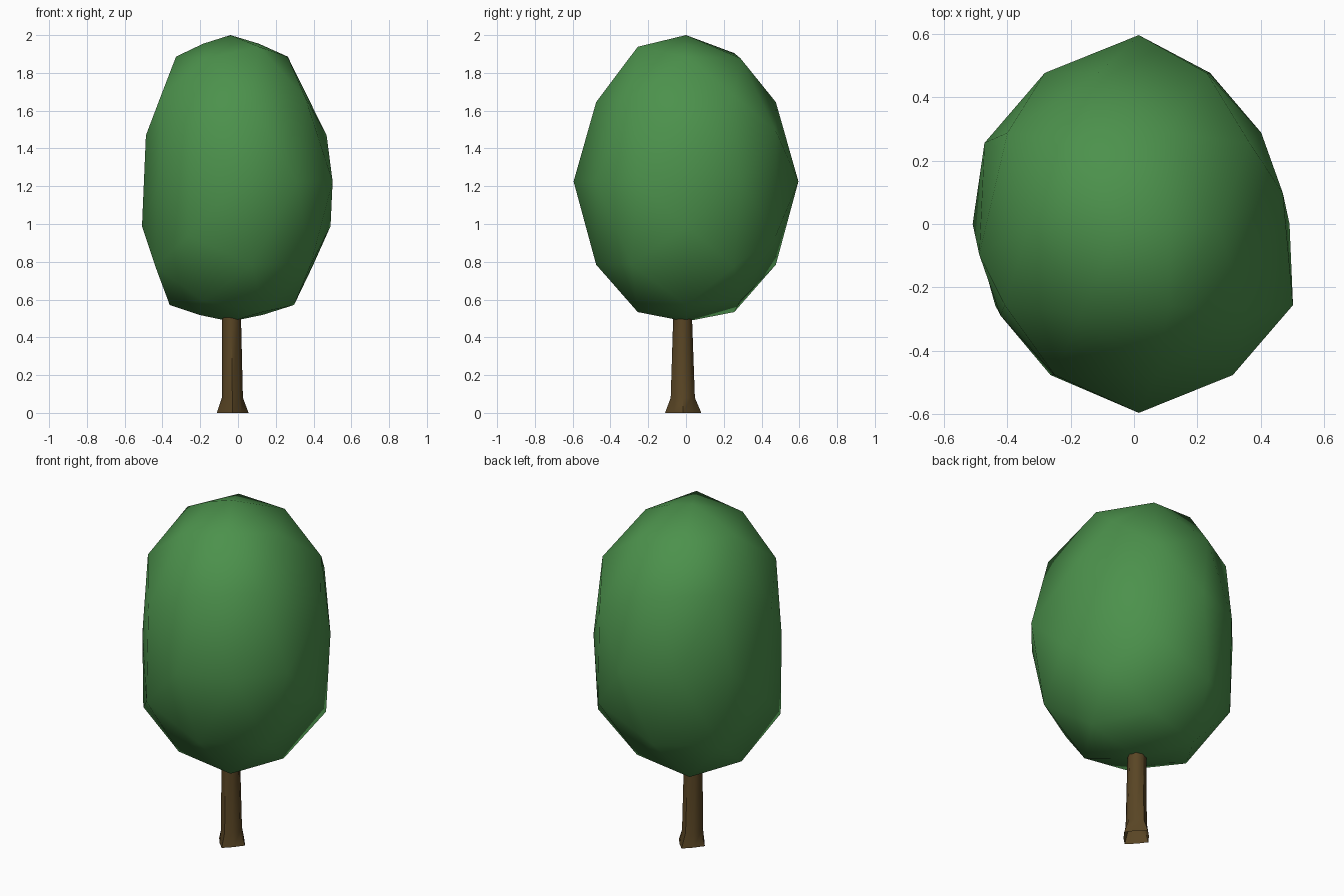
import bpy
import bmesh
import math
from mathutils import Matrix

if "Cube" in bpy.data.objects:
    bpy.data.objects.remove(bpy.data.objects["Cube"], do_unlink=True)


def material(name, colour):
    mat = bpy.data.materials.new(name)
    mat.use_nodes = True
    mat.diffuse_color = colour
    mat.node_tree.nodes["Principled BSDF"].inputs["Base Color"].default_value = colour
    return mat


def finish(bm, name, mat, smooth_angle):
    bmesh.ops.recalc_face_normals(bm, faces=bm.faces)
    mesh = bpy.data.meshes.new(name)
    bm.to_mesh(mesh)
    bm.free()
    mesh.materials.append(mat)
    obj = bpy.data.objects.new(name, mesh)
    bpy.context.collection.objects.link(obj)
    bpy.ops.object.select_all(action="DESELECT")
    obj.select_set(True)
    bpy.context.view_layer.objects.active = obj
    bpy.ops.object.shade_smooth_by_angle(angle=math.radians(smooth_angle))


leaf_green = material("leaf green", (0.072, 0.285, 0.072, 1))
bark_brown = material("bark brown", (0.1, 0.06, 0.018, 1))

# Crown: a coarse sphere with its pole facing front, stretched to an egg
bm = bmesh.new()
bmesh.ops.create_icosphere(bm, subdivisions=2, radius=1)
bmesh.ops.rotate(bm, verts=bm.verts, matrix=Matrix.Rotation(math.pi / 2, 3, "X"))

# Extra points round off the very top and bottom
caps = [e for e in bm.edges
        if all(abs(v.co.y) < 0.1 and abs(v.co.z) > 0.7 for v in e.verts)]
bmesh.ops.subdivide_edges(bm, edges=caps, cuts=1)
bmesh.ops.triangulate(bm, faces=[f for f in bm.faces if len(f.verts) > 3])

for v in bm.verts:
    x, y, z = v.co
    ring = abs(y)
    low = z < -0.1
    side = abs(z) < 0.1
    if ring < 0.1 and 0.2 < z < 0.4:
        # Upper shoulders are twisted slightly
        y = 0.17 * x
    elif ring < 0.1 and 0.2 < abs(x) < 0.4:
        z *= 1.02
    elif 0.4 < ring < 0.5:
        # Facet corners beside the middle stand out
        grow = 1.08 if side else 1.01 if z > 0.7 and y > 0 else 1.06
        x, y, z = x * grow, y * 0.96, z * grow
    elif 0.5 < ring < 0.6:
        # Facet middles: flat at the sides, fuller on the diagonals
        grow = 0.96 if side else 1.09 if abs(x) > 0.5 else 1.02
        x, y, z = x * grow - (0.05 if side else 0), y * 0.92, z * grow
    elif 0.8 < ring < 0.9:
        x, y, z = x * 1.12, y * 0.94, z * (1.15 if low else 1.06)
    bulge = 1 + (0.1 if low else 0.06) * math.sin(2 * math.atan2(z, x)) ** 2
    widen = 1 + 0.14 * max(-z, 0)
    lean = 0.015 - 0.055 * min(abs(z), 1) ** 0.7
    height = 0.741 if z < 0 else 0.775
    v.co = (x * 0.503 * widen + lean, y * 0.595, 1.225 + z * height * bulge)
finish(bm, "crown", leaf_green, 80)

# Trunk: open stacked rings (height, centre x, centre y, radius x, radius y,
# diagonal pull); the foot narrows to four root points
SIDES = 8
rings = [
    (0.0, -0.028, -0.015, 0.084, 0.096, 0.76),
    (0.08, -0.03, -0.017, 0.056, 0.064, 0.95),
    (0.5, -0.035, -0.018, 0.051, 0.05, 1),
    (0.62, -0.035, -0.018, 0.05, 0.048, 1),
]
bm = bmesh.new()
loops = []
for z, cx, cy, rx, ry, pull in rings:
    loop = []
    for i in range(SIDES):
        a = math.tau * i / SIDES
        k = pull if i % 2 else 1
        loop.append(bm.verts.new((cx + rx * k * math.cos(a), cy + ry * k * math.sin(a), z)))
    loops.append(loop)
for lower, upper in zip(loops, loops[1:]):
    for i in range(SIDES):
        j = (i + 1) % SIDES
        bm.faces.new((lower[i], lower[j], upper[j], upper[i]))
finish(bm, "trunk", bark_brown, 50)
